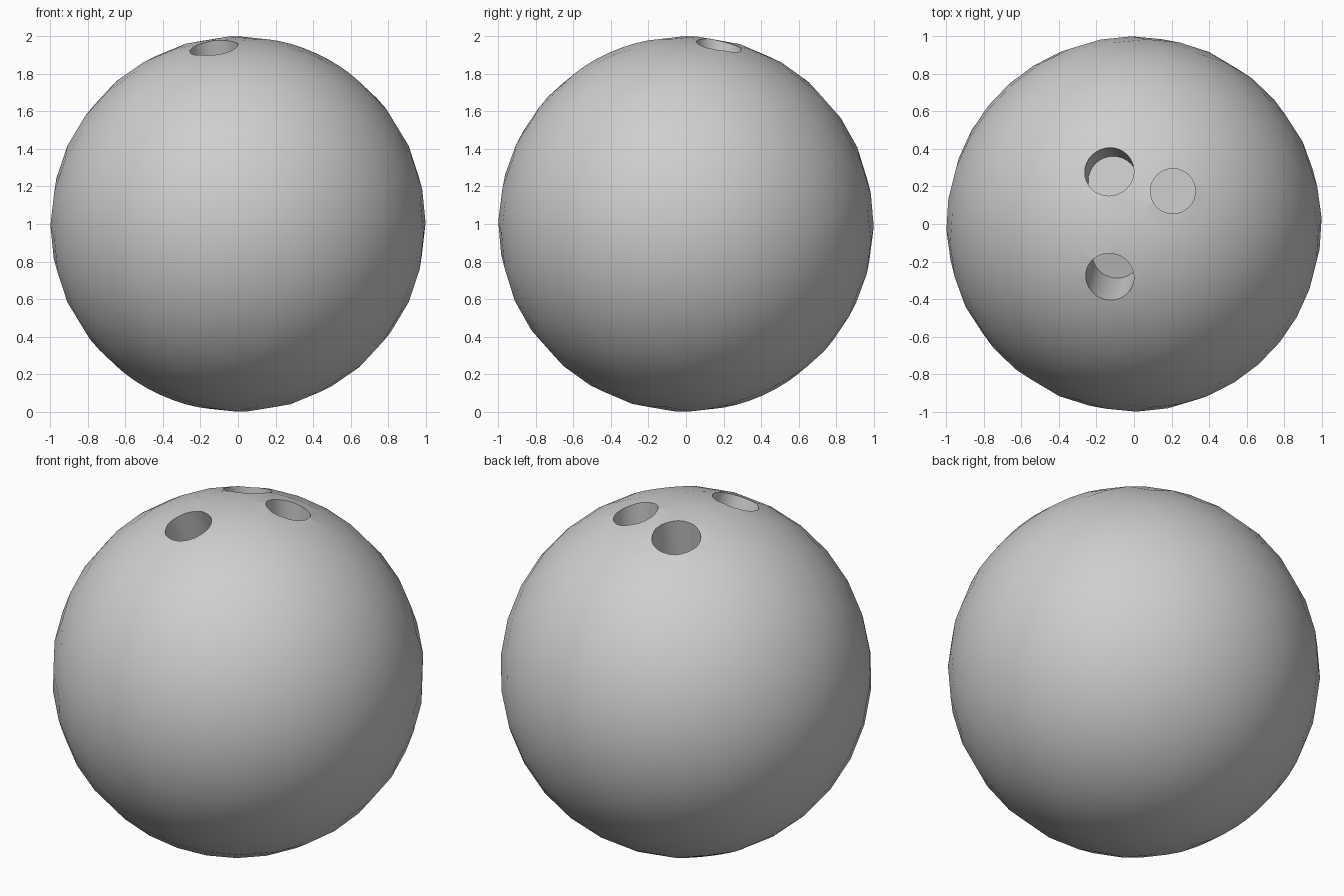
import bpy, math
from mathutils import Vector

if "Cube" in bpy.data.objects:
    bpy.data.objects.remove(bpy.data.objects["Cube"])

# Single flat colour
grey = bpy.data.materials.new("light_grey")
grey.diffuse_color = (0.62, 0.62, 0.62, 1)
grey.use_nodes = True
grey.node_tree.nodes["Principled BSDF"].inputs["Base Color"].default_value = grey.diffuse_color

# Ball body, tipped so its poles are off the vertical axis
bpy.ops.mesh.primitive_uv_sphere_add(segments=32, ring_count=16, radius=1,
                                     location=(0, 0, 1), rotation=(0.45, 0.35, 0.2))
ball = bpy.context.object
ball.name = "ball"
ball.data.materials.append(grey)


def drill(name, x, y, radius, shift, depth):
    """Cut a blind round hole whose floor is shifted sideways from its rim."""
    rim = Vector((x, y, 1 + math.sqrt(1 - x * x - y * y)))
    axis = Vector((shift[0], shift[1], -math.sqrt(depth ** 2 - shift[0] ** 2 - shift[1] ** 2)))
    floor = rim + axis
    length = depth + 0.3
    bpy.ops.mesh.primitive_cylinder_add(vertices=32, radius=radius, depth=length)
    cutter = bpy.context.object
    cutter.name = name
    cutter.data.materials.append(grey)
    cutter.rotation_euler = (-axis).to_track_quat('Z', 'Y').to_euler()
    cutter.location = floor - axis.normalized() * (length / 2)
    cutter.hide_render = True
    mod = ball.modifiers.new(name, 'BOOLEAN')
    mod.operation = 'DIFFERENCE'
    mod.solver = 'EXACT'
    mod.object = cutter
    bpy.ops.object.select_all(action='DESELECT')
    ball.select_set(True)
    bpy.context.view_layer.objects.active = ball
    bpy.ops.object.modifier_apply(modifier=mod.name)
    bpy.data.objects.remove(cutter)


# Two finger holes and the thumb hole
drill("back_finger_hole", -0.132, 0.28, 0.132, (0.02, -0.05), 0.38)
drill("right_finger_hole", 0.207, 0.175, 0.12, (0, 0), 0.38)
drill("thumb_hole", -0.13, -0.285, 0.13, (0.037, 0.12), 0.38)

# Smooth ball with crisp hole rims
bpy.ops.object.shade_smooth_by_angle(angle=math.radians(35))
